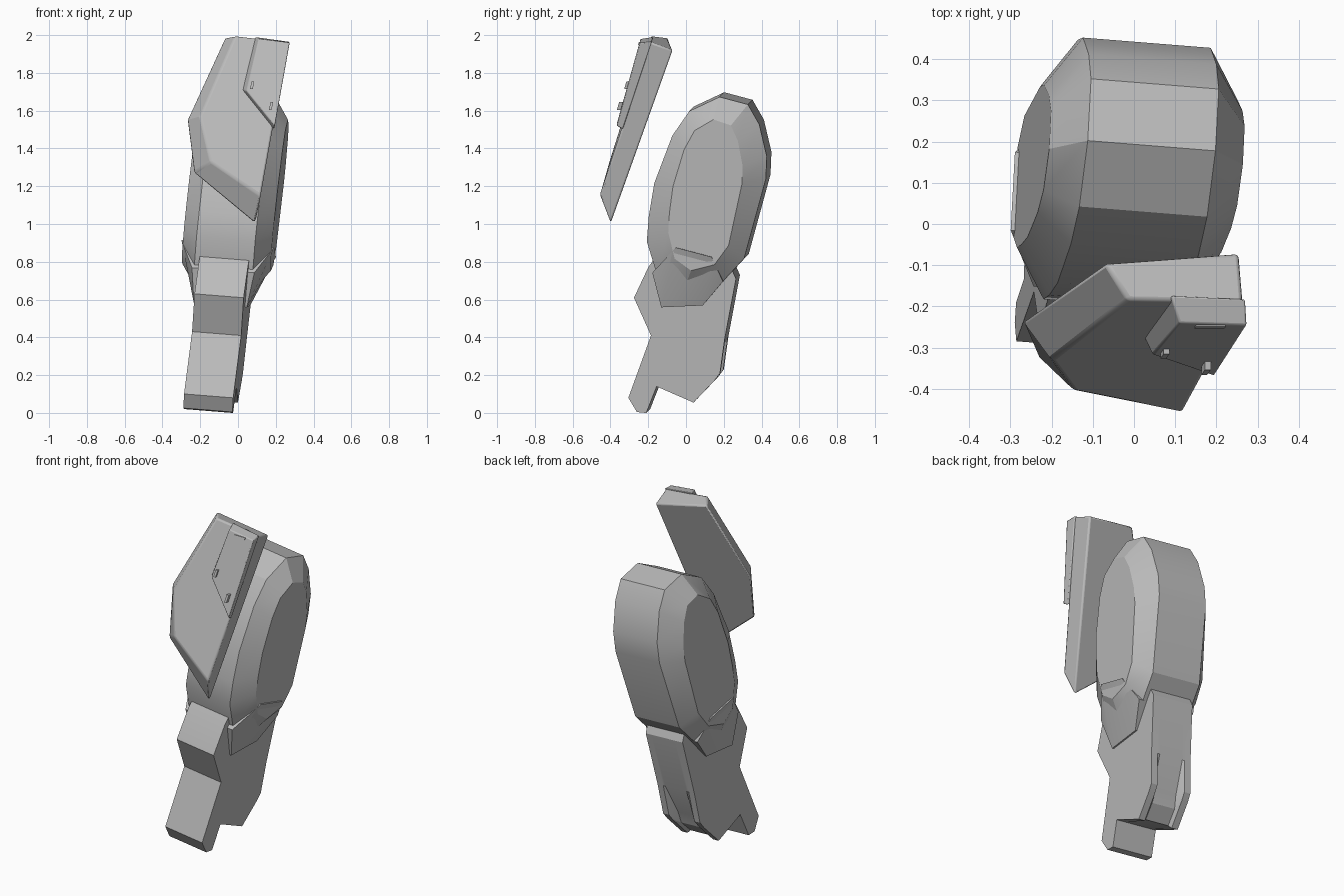
import bpy, bmesh, math
from mathutils import Vector

cube = bpy.data.objects.get("Cube")
if cube:
    bpy.data.objects.remove(cube, do_unlink=True)

# One grey material for every part
grey = bpy.data.materials.new("plain grey")
grey.use_nodes = True
grey.diffuse_color = (0.5, 0.5, 0.5, 1)
grey.node_tree.nodes["Principled BSDF"].inputs["Base Color"].default_value = (0.5, 0.5, 0.5, 1)


def place(a, y, z):
    """Put a point of the limb's own frame into its slightly turned, leaning pose."""
    return Vector((a - 0.141 + 0.1 * z + 0.08 * y, y - 0.08 * a, z - 0.08 * a))


def finish(name, bm, bevel=0.0, angle=25):
    bmesh.ops.recalc_face_normals(bm, faces=bm.faces)
    mesh = bpy.data.meshes.new(name)
    bm.to_mesh(mesh)
    bm.free()
    obj = bpy.data.objects.new(name, mesh)
    bpy.context.collection.objects.link(obj)
    mesh.materials.append(grey)
    if bevel:
        mod = obj.modifiers.new("soft edges", "BEVEL")
        mod.width = bevel
        mod.segments = 2
        mod.limit_method = "ANGLE"
    bpy.ops.object.select_all(action="DESELECT")
    obj.select_set(True)
    bpy.context.view_layer.objects.active = obj
    bpy.ops.object.shade_smooth_by_angle(angle=math.radians(angle))
    return obj


def loft(name, rings, **kw):
    """Skin a row of closed rings and cap both ends."""
    bm = bmesh.new()
    loops = [[bm.verts.new(p) for p in ring] for ring in rings]
    n = len(loops[0])
    for r, s in zip(loops, loops[1:]):
        for i in range(n):
            j = (i + 1) % n
            bm.faces.new((r[i], r[j], s[j], s[i]))
    bm.faces.new(loops[0])
    bm.faces.new(loops[-1])
    return finish(name, bm, **kw)


def hull(name, points, **kw):
    bm = bmesh.new()
    for p in points:
        bm.verts.new(p)
    bmesh.ops.convex_hull(bm, input=bm.verts)
    bmesh.ops.dissolve_limit(bm, angle_limit=math.radians(2), verts=bm.verts, edges=bm.edges)
    return finish(name, bm, **kw)


# Upper limb: rounded band with inset, domed sides
band = [(0.19, 1.685), (0.34, 1.645), (0.40, 1.54), (0.44, 1.37), (0.435, 1.25),
        (0.32, 0.83), (0.2, 0.70), (0, 0.66), (-0.14, 0.74), (-0.195, 0.92),
        (-0.185, 1.05), (-0.155, 1.23), (-0.06, 1.48), (0.03, 1.61)]
inset = [(0.12 + (y - 0.12) * 0.62, 1.17 + (z - 1.17) * 0.78) for y, z in band]
loft("upper_limb", [[place(a, y, z) for y, z in ring] for a, ring in
                    ((-0.235, inset), (-0.155, band), (0.155, band), (0.235, inset))])

# Lower limb: side outline carried across, with a notch cut in the lower back
front = [(0.24, 0.80), (-0.12, 0.88), (-0.19, 0.78), (-0.265, 0.62), (-0.175, 0.42),
         (-0.295, 0.09), (-0.25, 0.015), (-0.2, 0.01), (-0.145, 0.15)]
back = [(0.05, 0.065), (0.16, 0.18), (0.19, 0.22), (0.215, 0.40), (0.275, 0.72)]
notch = [(0.04, 0.08), (0.11, 0.15), (0.13, 0.22), (0.215, 0.40), (0.275, 0.72)]
loft("lower_limb", [[place(a, y, z) for y, z in front + rear] for a, rear in
                    ((-0.13, back), (-0.09, back), (-0.075, notch),
                     (0.075, notch), (0.09, back), (0.13, back))])

# Knee guards on both sides, leaning inward towards the bottom
guard = [(0.245, -0.035, 0.895), (0.245, 0.155, 0.845), (0.18, 0.21, 0.71),
         (0.14, 0.10, 0.58), (0.14, -0.12, 0.57), (0.165, -0.165, 0.755)]
for name, s in (("left_knee_guard", 1), ("right_knee_guard", -1)):
    hull(name, [place(s * a, y, z) for x, y, z in guard for a in (x, 0.1)])

# Front shield: small front face and wider back face
shield_front = [(-0.015, -0.185, 1.995), (-0.2, -0.33, 1.57), (-0.145, -0.405, 1.33),
                (0.12, -0.457, 1.15), (0.265, -0.19, 1.965)]
shield_back = [(-0.07, -0.095, 1.985), (-0.27, -0.235, 1.55), (-0.235, -0.32, 1.27),
               (0.09, -0.4, 1.0), (0.255, -0.07, 1.92)]
loft("shield", [shield_front, shield_back], bevel=0.01)


# Raised panel on the shield
def panel_y(z):
    return -0.235 + 0.28 * (z - 2)


outer = [(0.09, 1.99), (0.02, 1.71), (0.19, 1.5), (0.27, 1.965)]
inner = [(0.11, 1.98), (0.045, 1.705), (0.195, 1.52), (0.274, 1.96)]
loft("shield_panel", [[(x, panel_y(z), z) for x, z in inner],
                      [(x, -0.17 + 0.33 * (z - 2), z) for x, z in outer]], bevel=0.005)

# Small raised tabs on the panel
for name, x, z, w, h, d in (("top_tab", 0.185, 1.955, 0.036, 0.008, 0.004),
                            ("side_tab", 0.075, 1.735, 0.007, 0.02, 0.012),
                            ("lower_tab", 0.175, 1.625, 0.007, 0.022, 0.02)):
    hull(name, [(x + i * w + j * h * 0.2, panel_y(z + j * h) + k, z + j * h)
                for i in (-1, 1) for j in (-1, 1) for k in (-d, 0.01)])
